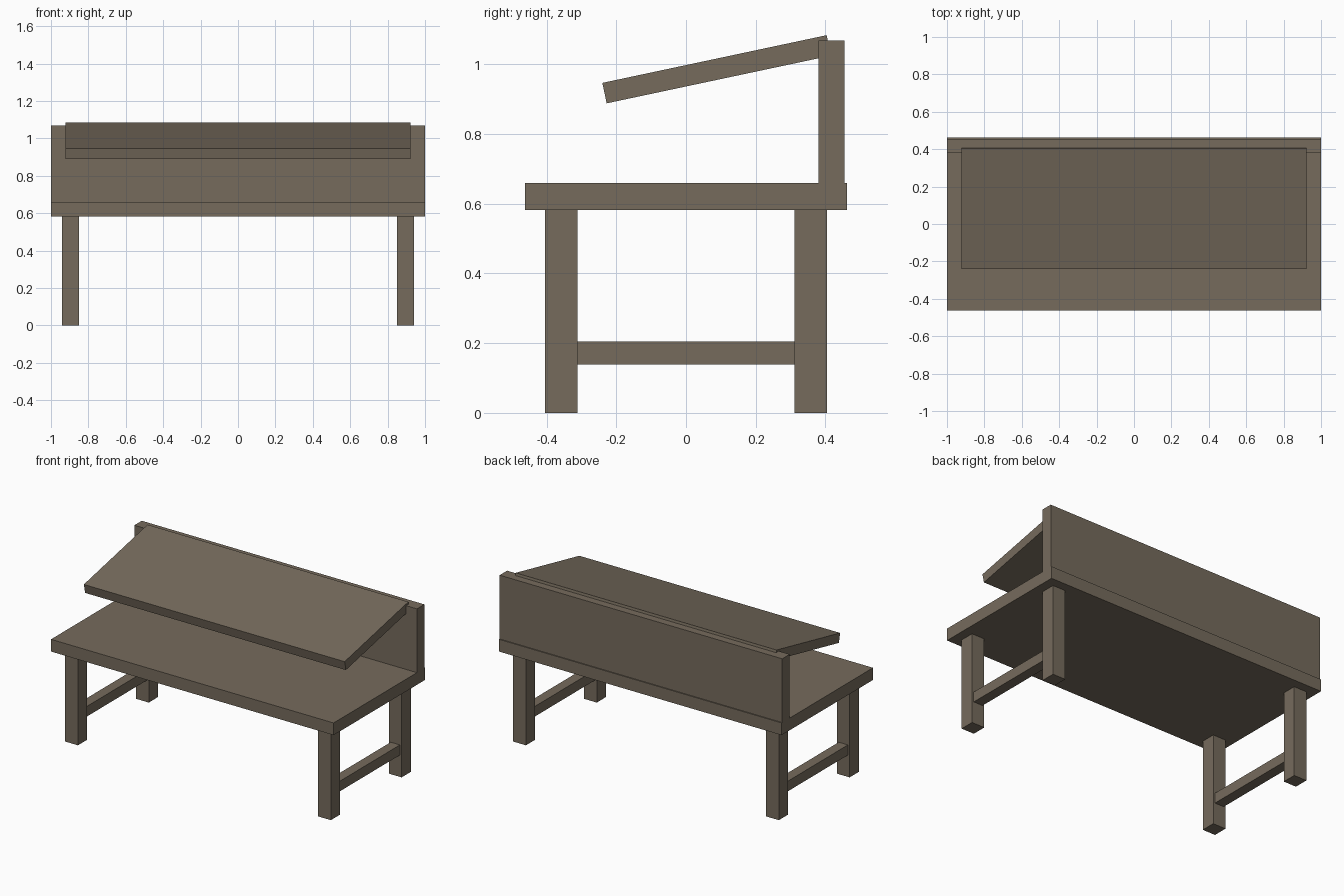
import bpy
import math

cube = bpy.data.objects.get("Cube")
if cube:
    bpy.data.objects.remove(cube, do_unlink=True)

# Single weathered wood colour
WOOD = (0.18, 0.147, 0.108, 1.0)
wood = bpy.data.materials.new("weathered_wood")
wood.use_nodes = True
wood.diffuse_color = WOOD
wood.node_tree.nodes["Principled BSDF"].inputs["Base Color"].default_value = WOOD


def board(name, center, size, tilt=0.0):
    """Sharp-edged wooden board, optionally tilted about the x axis."""
    bpy.ops.mesh.primitive_cube_add(size=1, location=center)
    obj = bpy.context.object
    obj.name = name
    obj.scale = size
    bpy.ops.object.transform_apply(location=False, rotation=False, scale=True)
    obj.rotation_euler.x = math.radians(tilt)
    obj.data.materials.append(wood)
    return obj


# Bench top and upright back panel
board("table_top", (0, 0, 0.621), (2.0, 0.924, 0.078))
board("back_panel", (0, 0.418, 0.864), (2.0, 0.075, 0.408))

# Sloping shelf, its rear edge let into the back panel
board("sloping_shelf", (0, 0.088, 0.986), (1.846, 0.658, 0.06), tilt=12)

# Leg pairs with a stretcher between them on each side
for side, sx in (("left", 1), ("right", -1)):
    for end, sy in (("front", -1), ("back", 1)):
        board(f"{end}_{side}_leg", (sx * 0.895, sy * 0.358, 0.291), (0.09, 0.092, 0.582))
    board(f"{side}_stretcher", (sx * 0.895, 0, 0.172), (0.065, 0.624, 0.065))
